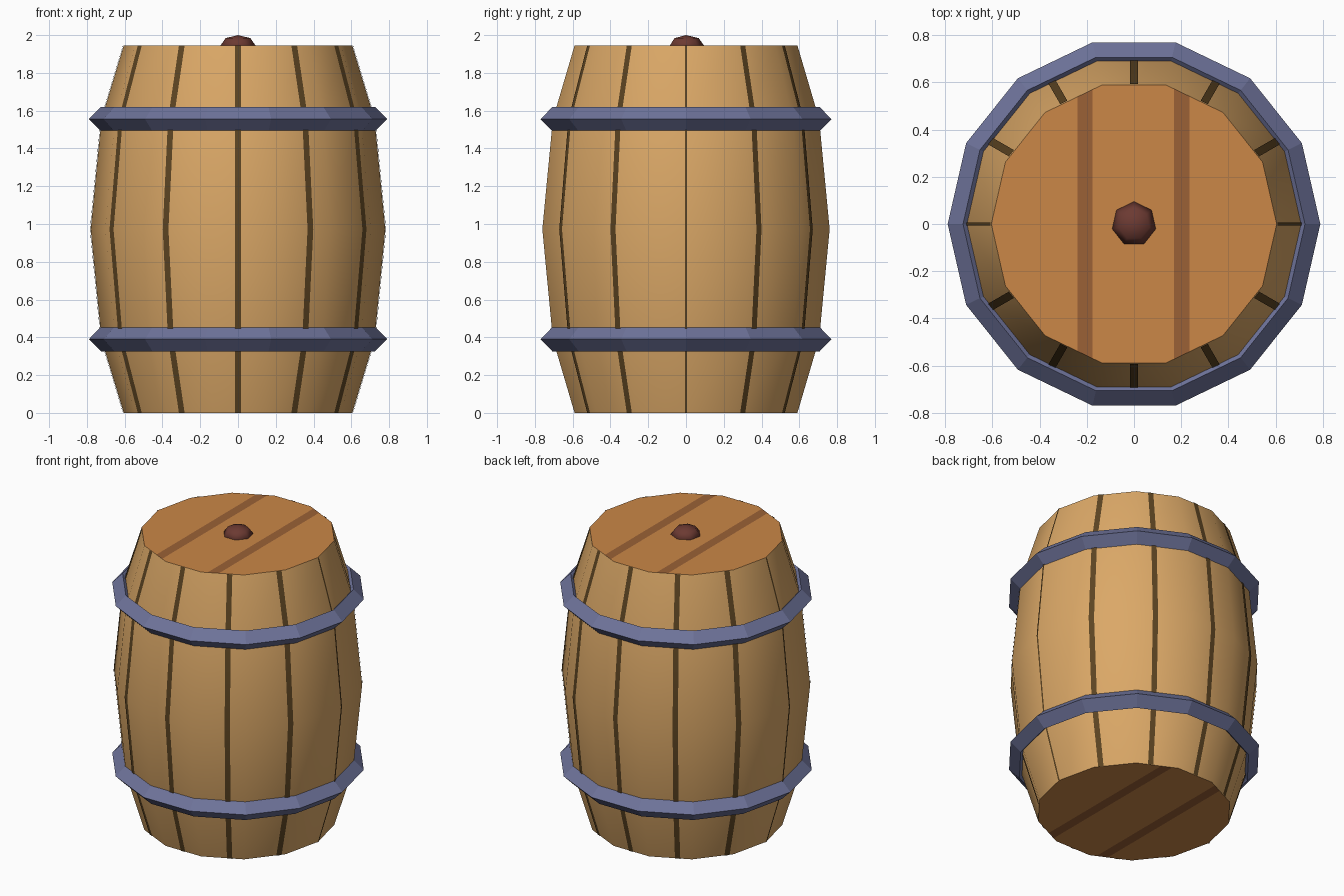
import bpy, bmesh, math
from mathutils import Vector

if "Cube" in bpy.data.objects:
    bpy.data.objects.remove(bpy.data.objects["Cube"])

SIDES = 14
PROFILE = [(0.605, 0.0), (0.723, 0.39), (0.78, 0.972), (0.723, 1.555), (0.605, 1.945)]
H = 1.945


def material(name, srgb):
    lin = [((c / 255 + 0.055) / 1.055) ** 2.4 for c in srgb]
    m = bpy.data.materials.new(name)
    m.diffuse_color = (*lin, 1)
    m.use_nodes = True
    m.node_tree.nodes["Principled BSDF"].inputs["Base Color"].default_value = m.diffuse_color
    return m


WOOD = material("stave_wood", (219, 168, 103))
GAP = material("stave_gap", (92, 68, 34))
LID = material("lid_wood", (203, 135, 71))
LID_GAP = material("lid_gap", (155, 97, 54))
IRON = material("hoop_iron", (110, 115, 154))
CORK = material("cork", (108, 58, 50))


def finish(name, bm, mats, smooth=False):
    mesh = bpy.data.meshes.new(name)
    bm.to_mesh(mesh)
    bm.free()
    for m in mats:
        mesh.materials.append(m)
    for p in mesh.polygons:
        p.use_smooth = smooth
    ob = bpy.data.objects.new(name, mesh)
    bpy.context.collection.objects.link(ob)
    return ob


def lathe(bm, profile, closed=False):
    """Spin a (radius, z) profile into a 14-sided surface."""
    rings = [[bm.verts.new((r * math.cos(a), r * math.sin(a), z)) for r, z in profile]
             for a in (2 * math.pi * i / SIDES for i in range(SIDES))]
    n = len(profile)
    for i in range(SIDES):
        a, b = rings[i], rings[(i + 1) % SIDES]
        for j in range(n if closed else n - 1):
            k = (j + 1) % n
            bm.faces.new((a[j], b[j], b[k], a[k]))


def poly_radius(a):
    """Radius of a unit 14-gon at angle a."""
    step = 2 * math.pi / SIDES
    return math.cos(step / 2) / math.cos(a % step - step / 2)


# Bulging barrel body
bm = bmesh.new()
lathe(bm, PROFILE)
finish("barrel_body", bm, [WOOD], smooth=True)

# Twelve thin dark seams lying on the body
bm = bmesh.new()
for i in range(12):
    mid = 2 * math.pi * i / 12
    half = 0.006 if i % 6 == 0 else 0.017      # narrower where they sit on a corner
    rows = []
    for r, z in PROFILE:
        row = []
        for s in (-1, 0, 1):
            a = mid + s * half / r
            rr = r * poly_radius(a) + 0.004
            row.append(bm.verts.new((rr * math.cos(a), rr * math.sin(a), z)))
        rows.append(row)
    for lo, hi in zip(rows, rows[1:]):
        for k in (0, 1):
            bm.faces.new((lo[k], lo[k + 1], hi[k + 1], hi[k]))
finish("stave_seams", bm, [GAP], smooth=True)

# Top and bottom lids, cut into boards with two dark seams
for name, z in (("top_lid", H), ("bottom_lid", 0.0)):
    bm = bmesh.new()
    ring = [bm.verts.new((0.605 * math.cos(2 * math.pi * i / SIDES),
                          0.605 * math.sin(2 * math.pi * i / SIDES), z)) for i in range(SIDES)]
    bm.faces.new(ring if z else ring[::-1])
    for x in (-0.24, -0.175, 0.17, 0.235):
        bmesh.ops.bisect_plane(bm, geom=bm.verts[:] + bm.edges[:] + bm.faces[:],
                               plane_co=(x, 0, 0), plane_no=(1, 0, 0))
    for f in bm.faces:
        f.material_index = int(0.17 < abs(f.calc_center_median().x) < 0.24)
    finish(name, bm, [LID, LID_GAP])

# Iron hoops with a diamond section
for name, z in (("lower_hoop", 0.39), ("upper_hoop", 1.555)):
    bm = bmesh.new()
    d = 0.065
    lathe(bm, [(0.725 + d, z), (0.725, z + d), (0.725 - d, z), (0.725, z - d)], closed=True)
    bmesh.ops.recalc_face_normals(bm, faces=bm.faces)
    finish(name, bm, [IRON])

# Flattened cork on the top lid
bm = bmesh.new()
bmesh.ops.create_uvsphere(bm, u_segments=7, v_segments=4, radius=0.095)
bmesh.ops.scale(bm, vec=(1, 1, 0.58), verts=bm.verts)
bmesh.ops.translate(bm, vec=Vector((0, 0, H)), verts=bm.verts)
finish("cork", bm, [CORK], smooth=True)
